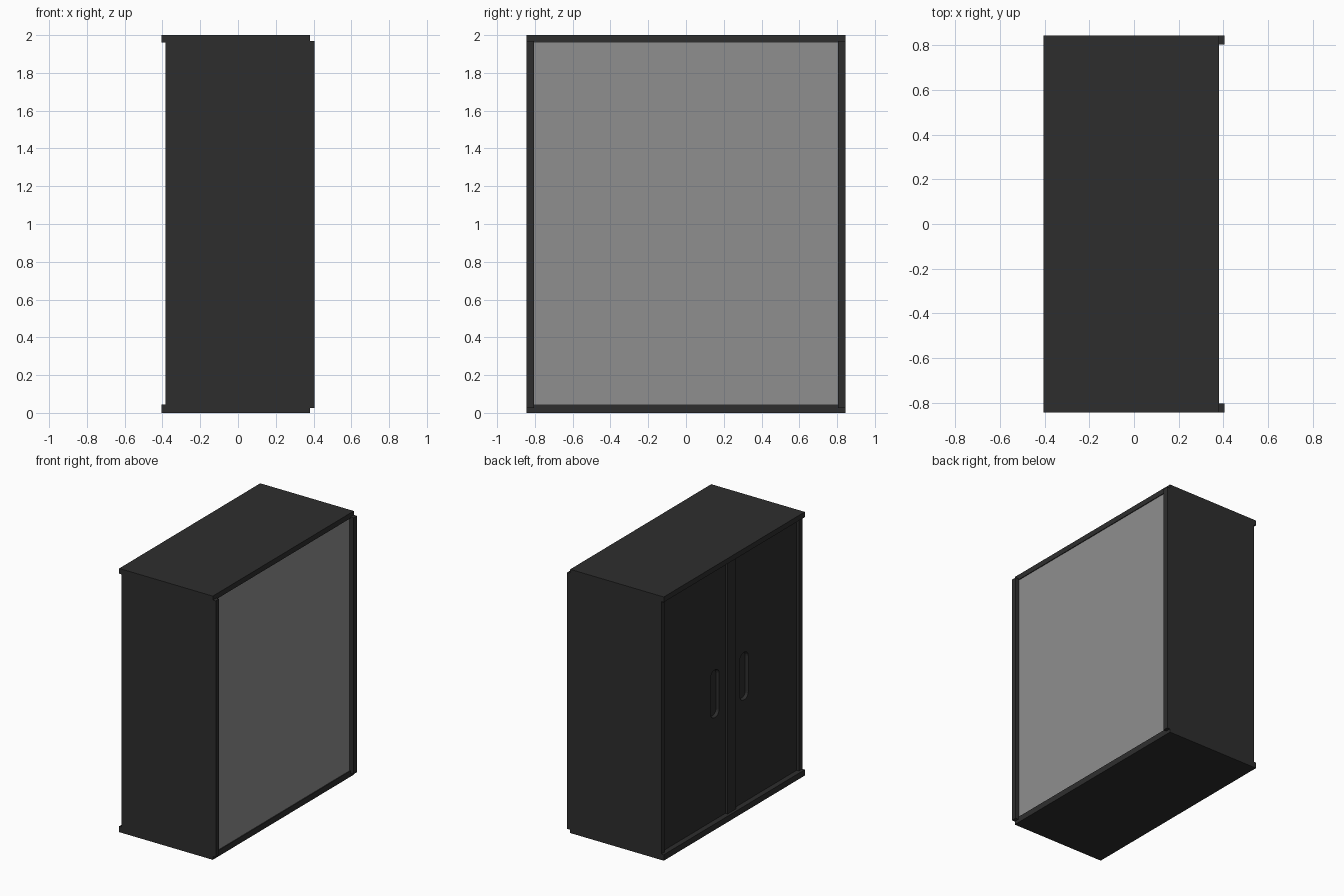
import bpy, bmesh, math

if "Cube" in bpy.data.objects:
    bpy.data.objects.remove(bpy.data.objects["Cube"])


def material(name, rgb):
    m = bpy.data.materials.new(name)
    m.diffuse_color = (*rgb, 1.0)
    m.use_nodes = True
    m.node_tree.nodes["Principled BSDF"].inputs["Base Color"].default_value = m.diffuse_color
    return m


DARK = material("charcoal", (0.027, 0.027, 0.027))
GREY = material("grey_panel", (0.275, 0.275, 0.275))


def finish(name, bm, mat):
    bmesh.ops.recalc_face_normals(bm, faces=bm.faces[:])
    me = bpy.data.meshes.new(name)
    bm.to_mesh(me)
    bm.free()
    me.materials.append(mat)
    ob = bpy.data.objects.new(name, me)
    bpy.context.collection.objects.link(ob)
    return ob


def box(name, x, y, z, mat=DARK):
    """Box from (min, max) ranges on each axis."""
    bm = bmesh.new()
    bmesh.ops.create_cube(bm, size=1)
    for v in bm.verts:
        v.co = [(r[0] + r[1]) / 2 + c * (r[1] - r[0])
                for r, c in zip((x, y, z), v.co)]
    return finish(name, bm, mat)


def rounded_ring(bm, x, cy, cz, w, h, r):
    """Ring of vertices round a rounded rectangle in the YZ plane."""
    ring = []
    for q, (sy, sz) in enumerate(((1, 1), (-1, 1), (-1, -1), (1, -1))):
        for i in range(6):
            a = math.radians(90 * q + 18 * i)
            ring.append(bm.verts.new((x, cy + sy * (w / 2 - r) + r * math.cos(a),
                                      cz + sz * (h / 2 - r) + r * math.sin(a))))
    return ring


def grip_cutter(name, cy):
    """Tapered cup shape used to hollow out a finger grip."""
    bm = bmesh.new()
    a = rounded_ring(bm, -0.375, cy, 1.0, 0.11, 0.37, 0.048)
    b = rounded_ring(bm, -0.345, cy, 1.0, 0.08, 0.34, 0.034)
    n = len(a)
    bm.faces.new(a)
    bm.faces.new(b[::-1])
    for i in range(n):
        j = (i + 1) % n
        bm.faces.new((a[i], b[i], b[j], a[j]))
    ob = finish(name, bm, DARK)
    ob.hide_render = True
    ob.hide_set(True)
    return ob


# Top and bottom boards, overhanging on the door side
box("top_board", (-0.405, 0.38), (-0.845, 0.845), (1.96, 2.0))
box("bottom_board", (-0.405, 0.38), (-0.845, 0.845), (0.0, 0.045))

# Side walls, doors and their recessed grips
for side, s in (("left", 1), ("right", -1)):
    box(side + "_wall", (-0.385, 0.405), sorted((s * 0.805, s * 0.845)), (0.025, 1.97))
    door = box(side + "_door", (-0.365, -0.325), sorted((s * 0.04, s * 0.81)), (0.04, 1.965))
    mod = door.modifiers.new("grip", 'BOOLEAN')
    mod.operation = 'DIFFERENCE'
    mod.solver = 'EXACT'
    mod.object = grip_cutter(side + "_grip_cutter", s * 0.175)

# Centre post between the doors
box("centre_post", (-0.384, -0.32), (-0.05, 0.05), (0.04, 1.965))

# Back panel set between the side walls
box("back_panel", (0.355, 0.374), (-0.81, 0.81), (0.04, 1.965), GREY)
